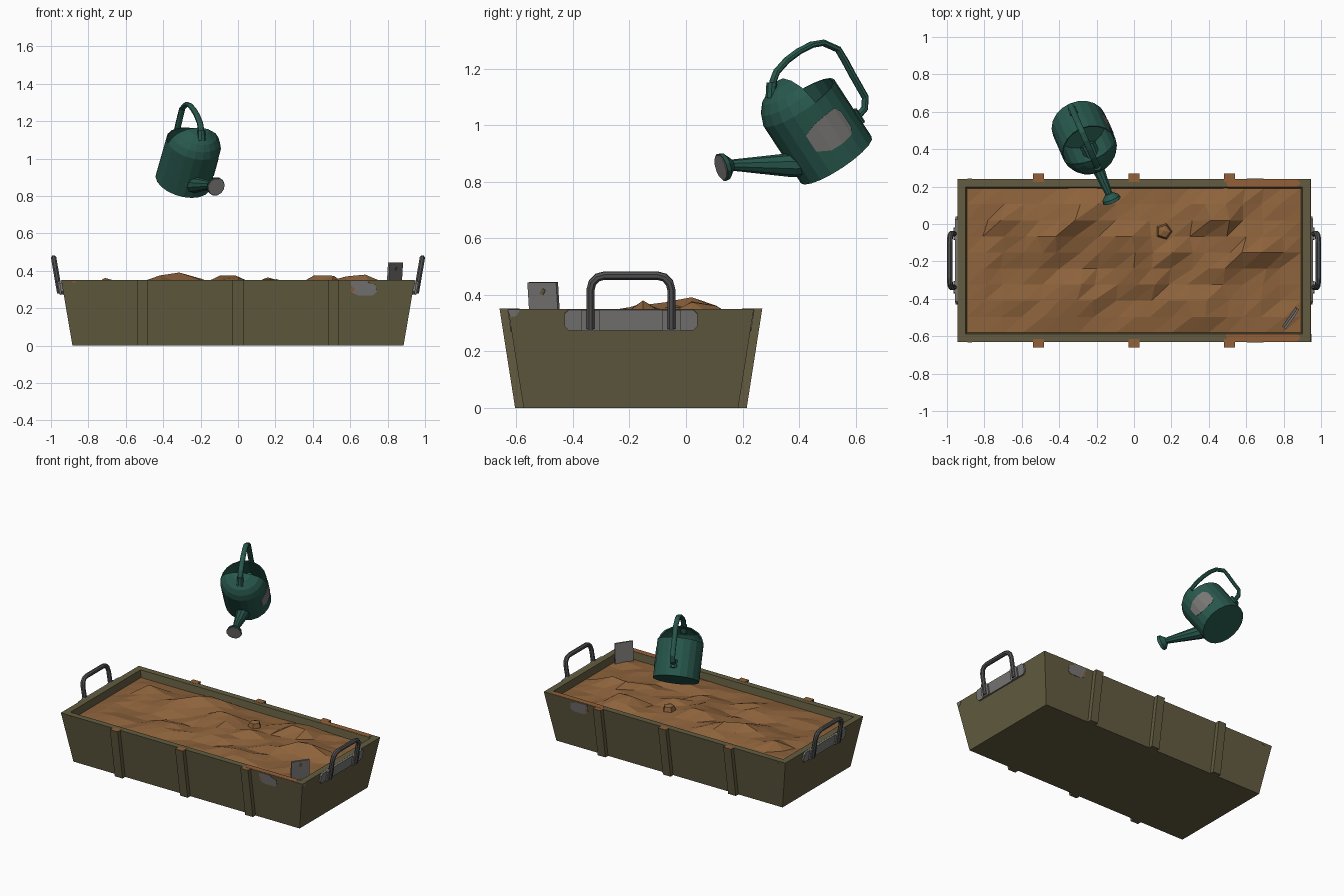
import bpy, bmesh, math, random
from mathutils import Vector as V, Matrix

if "Cube" in bpy.data.objects:
    bpy.data.objects.remove(bpy.data.objects["Cube"])

random.seed(4)

def mat(name, r, g, b):
    m = bpy.data.materials.new(name)
    m.diffuse_color = (r, g, b, 1)
    m.use_nodes = True
    m.node_tree.nodes["Principled BSDF"].inputs["Base Color"].default_value = m.diffuse_color
    return m

OLIVE = mat("olive_paint", .125, .108, .052)
SOIL = mat("brown_soil", .27, .125, .045)
GREEN = mat("dark_green_enamel", .021, .098, .074)
GREY = mat("worn_grey_metal", .19, .185, .18)
DARK = mat("dark_steel", .085, .085, .088)
RUST = mat("rust", .29, .115, .04)

def make(name, verts, faces, mats, M=None, fix=True):
    """Turn points and faces into a flat-shaded object."""
    bm = bmesh.new()
    vs = [bm.verts.new(M @ V(v) if M else V(v)) for v in verts]
    for f in faces:
        bm.faces.new([vs[i] for i in f])
    bmesh.ops.remove_doubles(bm, verts=bm.verts, dist=1e-5)
    if fix:
        bmesh.ops.recalc_face_normals(bm, faces=bm.faces)
    me = bpy.data.meshes.new(name)
    bm.to_mesh(me)
    bm.free()
    for m in mats if isinstance(mats, list) else [mats]:
        me.materials.append(m)
    ob = bpy.data.objects.new(name, me)
    bpy.context.collection.objects.link(ob)
    return ob

def rings(name, loops, mats, M=None, caps=True, wrap=False):
    """Skin a list of closed loops."""
    n, k = len(loops[0]), len(loops)
    faces = []
    for i in range(k if wrap else k - 1):
        j = (i + 1) % k
        for a in range(n):
            b = (a + 1) % n
            faces.append((i * n + a, i * n + b, j * n + b, j * n + a))
    if caps and not wrap:
        faces += [tuple(range(n)), tuple(range((k - 1) * n, k * n))]
    return make(name, [v for l in loops for v in l], faces, mats, M)

def sweep(name, pts, radii, side, m, n=8, M=None, squash=1):
    pts, side, loops = [V(p) for p in pts], V(side).normalized(), []
    for i, p in enumerate(pts):
        t = (pts[min(i + 1, len(pts) - 1)] - pts[max(i - 1, 0)]).normalized()
        nor = side.cross(t).normalized()
        loops.append([p + radii[i] * (math.cos(q) * squash * side + math.sin(q) * nor)
                      for q in (2 * math.pi * (a + .5) / n for a in range(n))])
    return rings(name, loops, m, M)

def lathe(name, prof, m, n, M, a0=0, a1=2 * math.pi):
    full = a1 - a0 > 6.28
    angs = [a0 + (a1 - a0) * i / n for i in range(n if full else n + 1)]
    loops = [[(r * math.cos(q), r * math.sin(q), z) for r, z in prof] for q in angs]
    return rings(name, loops, m, M, wrap=full)

def plate(name, pts, o, u, v, n, m, t=.004, back=.004):
    """Flat outline in the u, v plane at o, thickened along n."""
    o, u, v, n = V(o), V(u), V(v), V(n).normalized()
    return rings(name, [[o + u * a + v * b + n * d for a, b in pts] for d in (-back, t)], m)

def rounded(a, b, c):
    return [(-a + c, -b), (a - c, -b), (a, -b + c), (a, b - c),
            (a - c, b), (-a + c, b), (-a, b - c), (-a, -b + c)]

# ---- planter trough -------------------------------------------------------
CY, H = -.195, .35
def rect(x, y, z):
    return [(sx * x, CY + sy * y, z) for sx, sy in ((-1, -1), (1, -1), (1, 1), (-1, 1))]
rings("trough", [rect(.885, .38, 0), rect(.945, .435, H), rect(.90, .392, H), rect(.888, .381, .27)], OLIVE)

# ribs, worn patches and rim rust on both long sides
SL = .055 / H
for s, tag in ((-1, "front"), (1, "back")):
    for i, x in enumerate((-.51, 0, .51)):
        w = .03
        loops = []
        for z, inn, out in ((0, .375, .41), (H + .001, .42, .465)):
            loops.append([(x - w, CY + s * inn, z), (x + w, CY + s * inn, z),
                          (x + w, CY + s * out, z), (x - w, CY + s * out, z)])
        rib = rings(f"{tag}_rib_{i + 1}", loops, [OLIVE, RUST])
        for p in rib.data.polygons:
            p.material_index = int(p.normal.z > .9)
    o, v, n = (0, CY + s * .38, 0), (0, s * SL, 1), (0, s, -SL)
    plate(f"{tag}_bare_patch", [(.61, .285), (.64, .27), (.72, .27), (.74, .285), (.738, .325),
                                (.70, .335), (.69, .347), (.605, .347), (.605, .32), (.625, .305)], o, (1, 0, 0), v, n, GREY, .003)
    plate(f"{tag}_rust_patch", [(.60, .295), (.612, .282), (.628, .29), (.625, .305), (.61, .318)],
          o, (1, 0, 0), v, n, RUST, .003)
    plate(f"{tag}_corner_chip", [(-.89, .347), (-.885, .334), (-.87, .336), (-.865, .347)],
          o, (1, 0, 0), v, n, RUST, .003)
    plate(f"{tag}_rim_rust", [(.5, -.02), (.87, -.02), (.89, .0), (.875, .02), (.49, .02)],
          (0, CY + s * .4135, H), (1, 0, 0), (0, 1, 0), (0, 0, 1), RUST, .002)

# ---- carrying handles on both ends ---------------------------------------
SX = .06 / H
for s, tag in ((-1, "left"), (1, "right")):
    o, v, n = (s * .885, CY, 0), V((s * SX, 0, 1)), V((s, 0, -SX))
    at = V(o) + v * .312
    plate(f"{tag}_handle_plate", rounded(.235, .037, .015), at, (0, 1, 0), v, n, GREY, .012)
    half, top, c = .143, .468, .05
    prof = [(-half, .28)]
    prof += [(-half + c - c * math.cos(q), top - c + c * math.sin(q)) for q in (0, .52, 1.05, 1.571)]
    prof += [(-a, z) for a, z in reversed(prof)]
    base = V((s * .905, CY, 0))
    sweep(f"{tag}_handle", [base + V((0, a, 0)) + v * z for a, z in prof],
          [.0155] * len(prof), n, DARK)
    for k in (-1, 1):
        plate(f"{tag}_handle_strap_{'back' if k > 0 else 'front'}", rounded(.033, .037, .004),
              at + V((0, k * half, 0)), (0, 1, 0), v, n, GREY, .021)
plate("end_corner_chip", [(-.435, .349), (-.425, .322), (-.405, .325), (-.392, .349)],
      (.885, CY, 0), (0, 1, 0), (SX, 0, 1), (1, 0, -SX), GREY, .003)

# ---- soil: lumpy low-poly sheet -------------------------------------------
lumps = [(-.68, 0, .055, .1), (-.42, -.08, .065, .12), (-.28, .05, .085, .13), (-.05, -.1, .08, .13),
         (.2, -.17, .05, .1), (.45, .04, .09, .13), (.65, -.14, .08, .11), (.04, -.28, .055, .1),
         (.34, -.44, .045, .12), (-.3, -.38, .04, .14), (.5, -.24, .05, .1)]
NX, NY = 18, 9
verts, faces = [], []
for j in range(NY + 1):
    for i in range(NX + 1):
        x, y = -.894 + 1.788 * i / NX, CY - .387 + .774 * j / NY
        z = .30 + max(h * math.exp(-((x - a) / w) ** 2 - ((y - b) / (w * .75)) ** 2) for a, b, h, w in lumps)
        edge = i in (0, NX) or j in (0, NY)
        if not edge:
            z += random.uniform(-.006, .016)
            x += random.uniform(-.02, .02)
        verts.append((x, y, min(z, .41)))
for j in range(NY):
    for i in range(NX):
        a = j * (NX + 1) + i
        b, c, d = a + 1, a + NX + 2, a + NX + 1
        faces += [(a, b, c), (a, c, d)]
make("soil", verts, faces, SOIL, fix=False)
lathe("soil_clod", [(0, 0), (.045, 0), (.035, .03), (0, .04)], SOIL, 5, Matrix.Translation((.16, -.04, .325)))

# ---- metal plant marker ---------------------------------------------------
u, v = V((.57, .82, 0)), V((.06, -.06, 1))
n = u.cross(v)
plate("plant_marker", [(-.062, -.08), (.062, -.08), (.062, .072), (-.062, .072)],
      (.838, -.503, .372), u, v, n, GREY, .006, .006)
plate("plant_marker_stain", [(-.012, .032), (.004, .028), (.014, .045), (.002, .052)],
      (.838, -.503, .372), u, v, n, OLIVE, .008, -.004)

# ---- watering can, built upright then tipped (x side, y forward, z up) -----
yaw, tip = math.radians(23.5), math.radians(35.5)
h = V((math.sin(yaw), -math.cos(yaw), 0))
l = V((math.cos(yaw), math.sin(yaw), 0))
f = h * math.cos(tip) - V((0, 0, math.sin(tip)))
a = h * math.sin(tip) + V((0, 0, math.cos(tip)))
CAN = Matrix((l, f, a)).transposed().to_4x4()
CAN.translation = (-.295, .532, .877)

lathe("can_body", [(0, 0), (.15, 0), (.15, .25), (.144, .25), (.144, .01), (0, .01)], GREEN, 20, CAN)
hood = [(.15, .25), (.135, .288), (.11, .318), (.06, .345), (0, .355)]
lathe("can_hood", hood + [(r * .95, z - .006) for r, z in reversed(hood)], GREEN, 10, CAN, 0, math.pi)

# arched handle with thicker feet
path = [(.06, .335), (.035, .37), (.006, .388), (-.05, .398), (-.107, .397), (-.16, .387), (-.2, .367),
        (-.233, .315), (-.231, .265), (-.226, .21), (-.22, .116), (-.195, .085), (-.145, .075)]
sweep("can_handle", [(0, y, z) for y, z in path], [.012] * len(path), (1, 0, 0), GREEN, 8, CAN, 1.45)
sweep("can_handle_front_foot", [(0, .08, .325), (0, .045, .368)], [.017] * 2, (1, 0, 0), GREEN, 8, CAN, 1.3)
sweep("can_handle_back_foot", [(0, -.15, .05), (0, -.15, .105)], [.018] * 2, (1, 0, 0), GREEN, 8, CAN, 1.3)

# spout and sprinkler rose
sweep("can_spout", [(0, .10, .058), (0, .15, .085), (0, .345, .224)], [.048, .043, .019],
      (1, 0, 0), GREEN, 10, CAN)
face, d = V((0, .376, .236)), V((0, .942, .333)).normalized()
sweep("can_rose", [face - d * .042, face - d * .016, face], [.02, .048, .051], (1, 0, 0), GREEN, 12, CAN)
sweep("can_rose_face", [face - d * .002, face + d * .004], [.046, .046], (1, 0, 0), GREY, 12, CAN)

# worn patch wrapped round one side of the can
cols = [-26, -18, 0, 18, 36]
lim = [(.095, .165), (.075, .19), (.072, .192), (.075, .188), (.10, .17)]
loops = []
for q, (z0, z1) in zip(cols, lim):
    c, s = math.cos(math.radians(q)), math.sin(math.radians(q))
    loops.append([(r * c, r * s, z) for r, z in ((.146, z0), (.1525, z0), (.1525, z1), (.146, z1))])
rings("can_worn_patch", loops, GREY, CAN)
